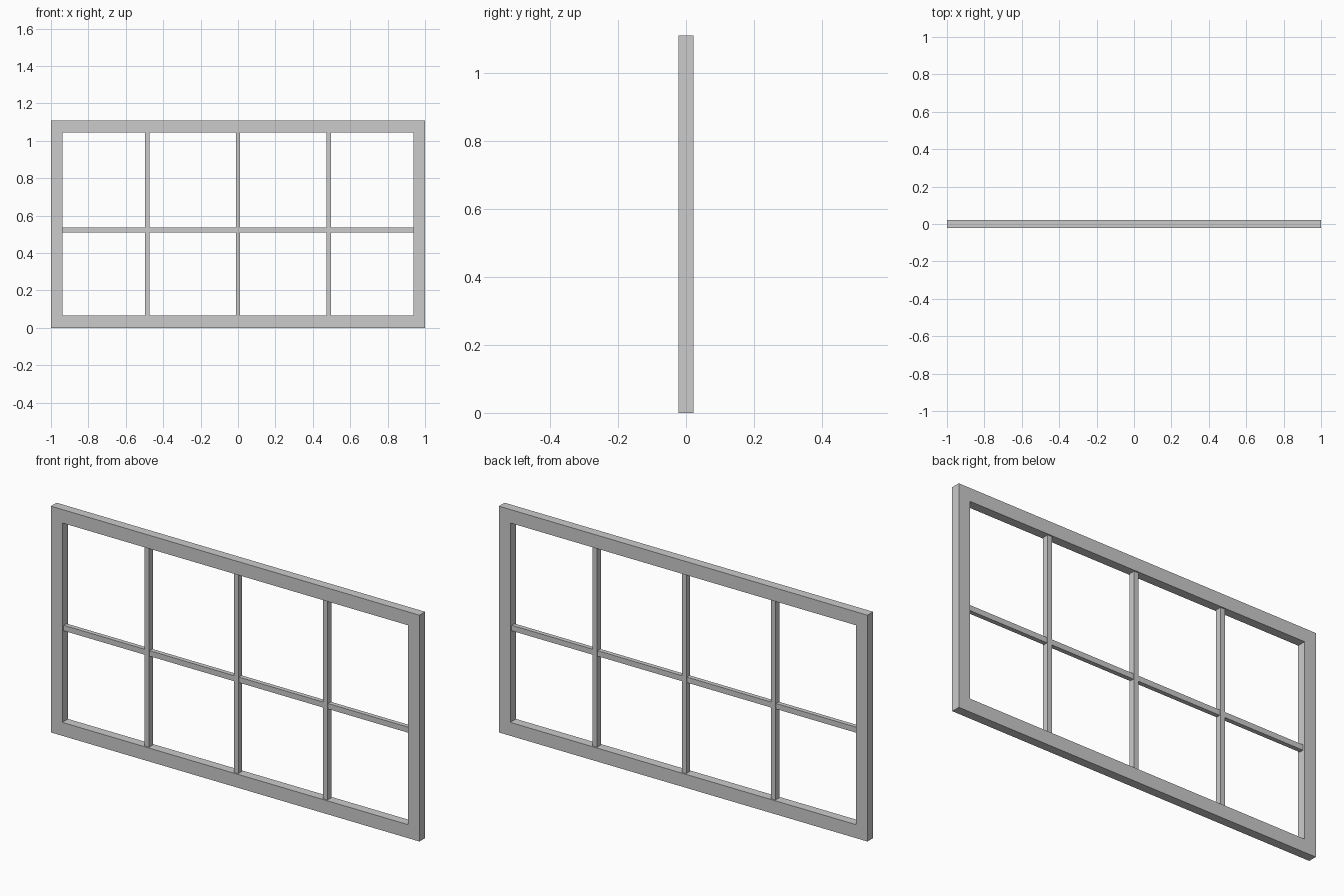
import bpy, bmesh

if "Cube" in bpy.data.objects:
    bpy.data.objects.remove(bpy.data.objects["Cube"])

W, H, D = 1.0, 1.11, 0.022          # half width, height, half depth
IX, Z0, Z1 = 0.938, 0.066, 1.044    # opening limits


def make(name, bm):
    bmesh.ops.recalc_face_normals(bm, faces=bm.faces)
    me = bpy.data.meshes.new(name)
    bm.to_mesh(me)
    bm.free()
    ob = bpy.data.objects.new(name, me)
    bpy.context.collection.objects.link(ob)
    return ob


def box(name, x0, x1, y, z0, z1):
    bm = bmesh.new()
    bmesh.ops.create_cube(bm, size=1)
    for v in bm.verts:
        v.co = (x1 if v.co.x > 0 else x0,
                y if v.co.y > 0 else -y,
                z1 if v.co.z > 0 else z0)
    return make(name, bm)


# Outer frame: one mitred ring extruded through its depth
bm = bmesh.new()
loops = []
for x, z0, z1 in ((W, 0, H), (IX, Z0, Z1)):
    for y in (-D, D):
        loops.append([bm.verts.new((px, y, pz)) for px, pz in
                      ((-x, z0), (x, z0), (x, z1), (-x, z1))])
of, ob_, inf, inb = loops
for a, b in ((of, ob_), (ob_, inb), (inb, inf), (inf, of)):
    for i in range(4):
        j = (i + 1) % 4
        bm.faces.new((a[i], a[j], b[j], b[i]))
make("window_frame", bm)

# Upright glazing bars
for i, x in enumerate((-0.484, 0, 0.484)):
    box(f"upright_bar_{i + 1}", x - 0.012, x + 0.012, 0.015, Z0, Z1)

# Thinner cross bar
box("cross_bar", -IX, IX, 0.011, 0.511, 0.538)
